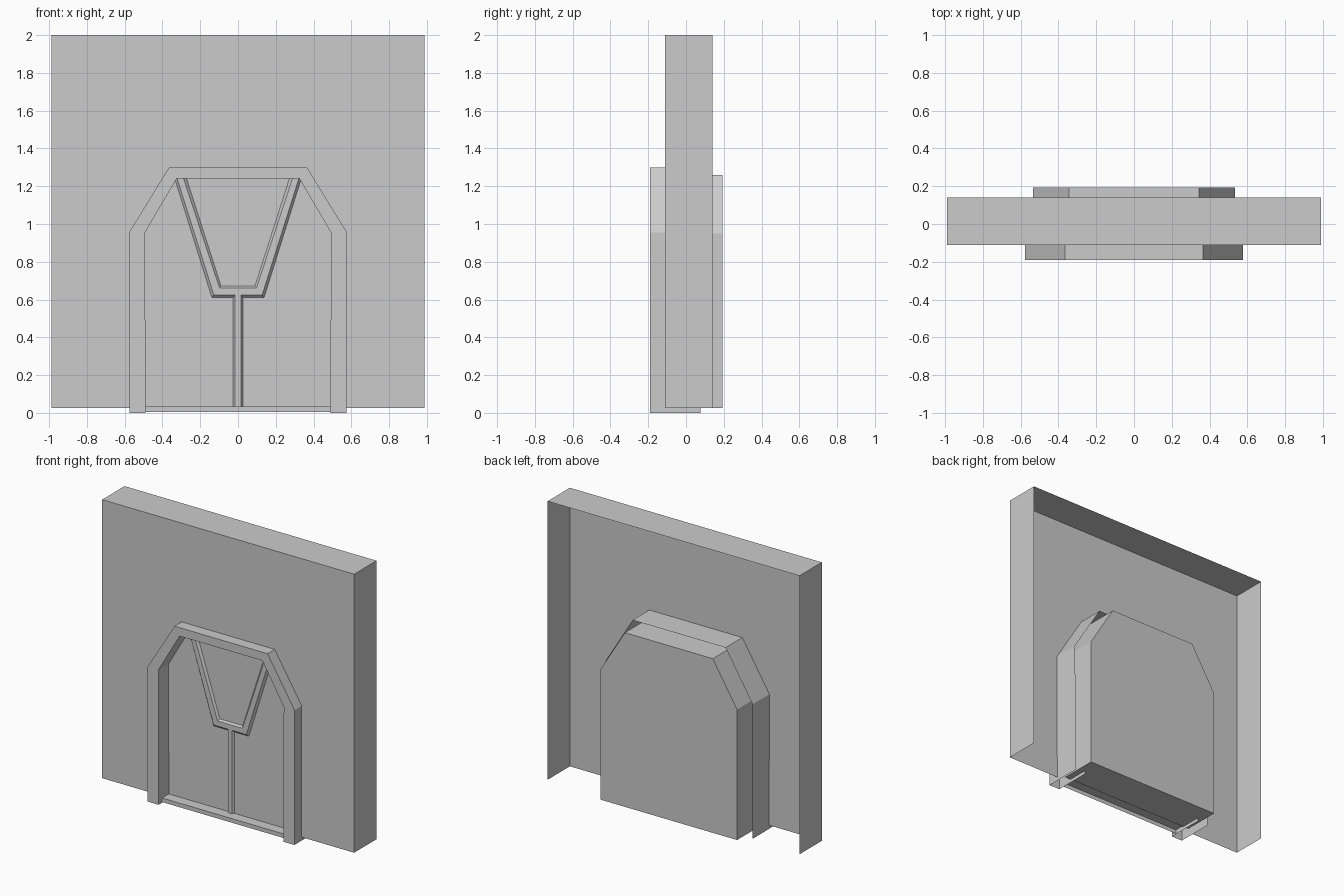
import bpy, bmesh

cube = bpy.data.objects.get("Cube")
if cube:
    bpy.data.objects.remove(cube, do_unlink=True)

stone = bpy.data.materials.new("plain_grey")
stone.use_nodes = True
GREY = (0.6, 0.6, 0.6, 1.0)
stone.diffuse_color = GREY
stone.node_tree.nodes["Principled BSDF"].inputs["Base Color"].default_value = GREY


def finish(name, bm, recalc=False):
    if recalc:
        bmesh.ops.recalc_face_normals(bm, faces=bm.faces)
    mesh = bpy.data.meshes.new(name)
    bm.to_mesh(mesh)
    bm.free()
    mesh.materials.append(stone)
    obj = bpy.data.objects.new(name, mesh)
    bpy.context.collection.objects.link(obj)
    return obj


def mirrored(half):
    """Full outline from its +x half, going counter-clockwise seen from the front."""
    return half + [(-x, z) for x, z in reversed(half)]


def ring(bm, outline, y):
    return [bm.verts.new((x, y, z)) for x, z in outline]


def bridge(bm, a, b, closed=True, flip=False):
    """Quads between two rings of equal length."""
    n = len(a)
    for i in range(n if closed else n - 1):
        j = (i + 1) % n
        quad = [a[i], b[i], b[j], a[j]]
        bm.faces.new(quad[::-1] if flip else quad)


# Half outlines (x, z), bottom to top
FRAME_OUT = mirrored([(0.575, 0.0), (0.577, 0.955), (0.365, 1.30)])
FRAME_IN = mirrored([(0.49, 0.0), (0.492, 0.955), (0.325, 1.24)])
WALL_HOLE = mirrored([(0.575, 0.025), (0.577, 0.955), (0.365, 1.30)])
NICHE = mirrored([(0.535, 0.025), (0.535, 0.95), (0.345, 1.26)])
WALL = mirrored([(0.988, 0.025), (0.988, 0.955), (0.988, 2.0)])
WALL_FRONT, WALL_BACK = -0.11, 0.14
FRAME_FRONT, FRAME_BACK = -0.19, 0.078
DOOR_Y, NICHE_BACK = -0.075, 0.192

# Wall: front sheet with a doorway, sides and top, open at back and bottom
bm = bmesh.new()
outer = ring(bm, WALL, WALL_FRONT)
back = ring(bm, WALL, WALL_BACK)
hole = ring(bm, WALL_HOLE, WALL_FRONT)
bridge(bm, outer, hole, closed=False, flip=True)
bridge(bm, outer, back, closed=False)
bmesh.ops.dissolve_limit(bm, angle_limit=0.01, verts=bm.verts, edges=bm.edges)
finish("wall", bm)

# Door surround: hollow arch with an outer skin, front face and inner reveal
bm = bmesh.new()
front_out = ring(bm, FRAME_OUT, FRAME_FRONT)
front_in = ring(bm, FRAME_IN, FRAME_FRONT)
back_out = ring(bm, FRAME_OUT, FRAME_BACK)
back_in = ring(bm, FRAME_IN, FRAME_BACK)
bridge(bm, front_out, front_in, closed=False, flip=True)
bridge(bm, front_out, back_out, closed=False)
bridge(bm, front_in, back_in, closed=False, flip=True)
finish("door_surround", bm)

# Door body: closed block whose front is the door face
bm = bmesh.new()
front = ring(bm, NICHE, DOOR_Y)
back = ring(bm, NICHE, NICHE_BACK)
bm.faces.new(front)
bm.faces.new(back[::-1])
bridge(bm, front, back)
finish("door_body", bm, recalc=True)

# Raised trim: funnel-shaped border with a centre post, sloped edges
TRIM_BASE = mirrored([(0.026, 0.033), (0.026, 0.61), (0.138, 0.61),
                      (0.335, 1.24), (0.272, 1.24), (0.09, 0.672)])
TRIM_FACE = mirrored([(0.015, 0.033), (0.015, 0.625), (0.128, 0.625),
                      (0.322, 1.24), (0.288, 1.24), (0.098, 0.662)])
bm = bmesh.new()
face = ring(bm, TRIM_FACE, DOOR_Y - 0.015)
base = ring(bm, TRIM_BASE, DOOR_Y)
bm.faces.new(face)
bridge(bm, face, base)
finish("door_trim", bm)

# Sill: thin tread with a front lip
bm = bmesh.new()
rows = [[bm.verts.new((x, y, z)) for x in (-0.49, 0.49)]
        for y, z in ((-0.15, 0.004), (-0.15, 0.033), (DOOR_Y, 0.033))]
for a, b in zip(rows, rows[1:]):
    bm.faces.new((a[0], a[1], b[1], b[0]))
finish("door_sill", bm)
